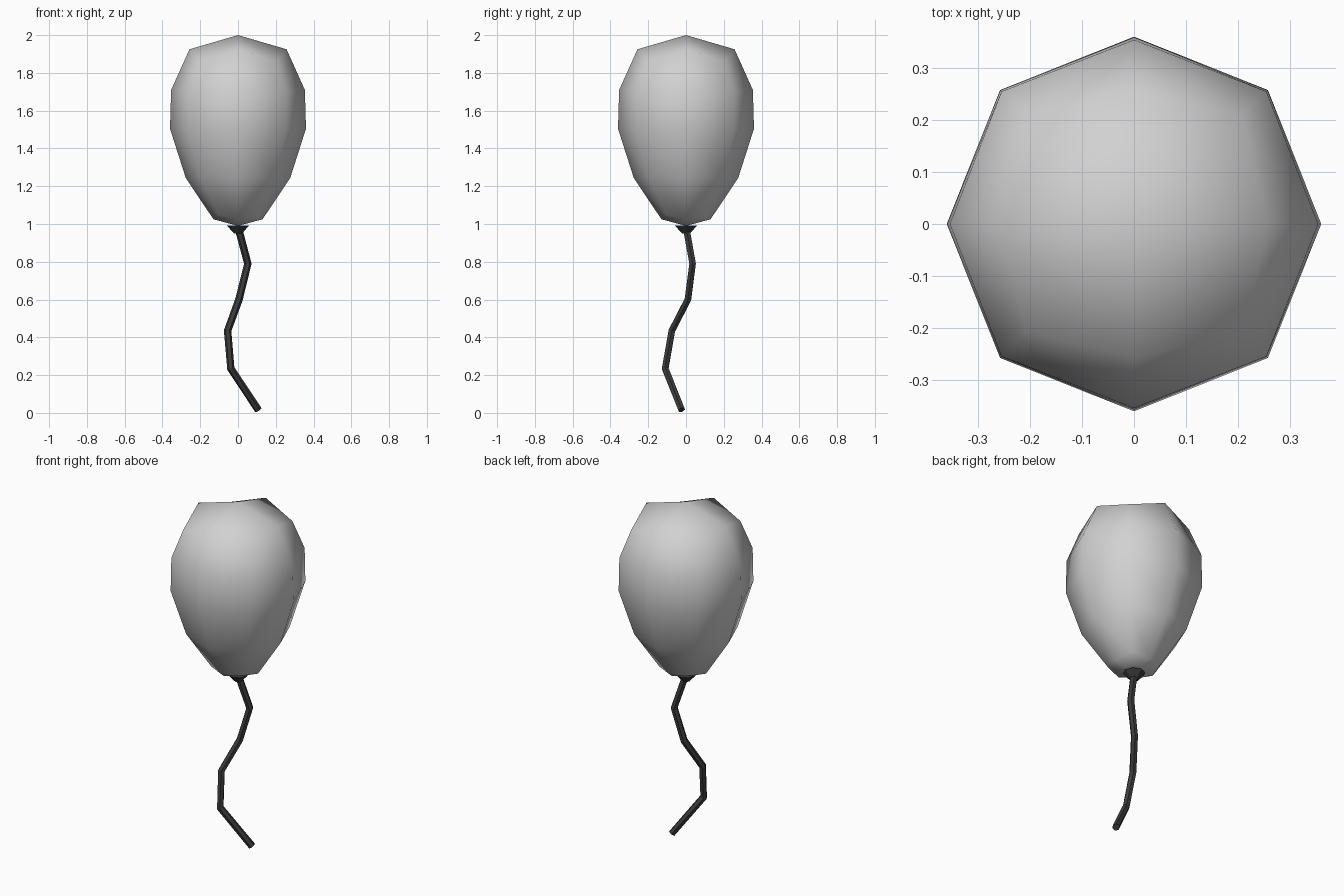
import bpy, bmesh, math
from mathutils import Vector

if "Cube" in bpy.data.objects:
    bpy.data.objects.remove(bpy.data.objects["Cube"])


def material(name, v):
    m = bpy.data.materials.new(name)
    m.diffuse_color = (v, v, v, 1)
    m.use_nodes = True
    m.node_tree.nodes["Principled BSDF"].inputs["Base Color"].default_value = m.diffuse_color
    return m


light_grey = material("light grey", 0.64)
dark_grey = material("dark grey", 0.045)


def finish(bm, name, mat, smooth):
    bmesh.ops.recalc_face_normals(bm, faces=bm.faces[:])
    me = bpy.data.meshes.new(name)
    for f in bm.faces:
        f.smooth = smooth
    bm.to_mesh(me)
    bm.free()
    me.materials.append(mat)
    ob = bpy.data.objects.new(name, me)
    bpy.context.collection.objects.link(ob)
    return ob


# Balloon: rounded-cube topology, eight-sided rings closed by four-quad caps
# each ring: radius and height at the axes, radius and height at the diagonals
rings = [
    (0.257, 1.925, 0.294, 1.862),
    (0.354, 1.71, 0.36, 1.70),
    (0.36, 1.505, 0.364, 1.505),
    (0.277, 1.245, 0.28, 1.245),
    (0.13, 1.025, 0.145, 1.045),
]
bm = bmesh.new()
loops = []
for ra, za, rd, zd in rings:
    loop = []
    for i in range(8):
        r, z = (rd, zd) if i % 2 else (ra, za)
        a = i * math.pi / 4
        loop.append(bm.verts.new((r * math.cos(a), r * math.sin(a), z)))
    loops.append(loop)
for a, b in zip(loops, loops[1:]):
    for i in range(8):
        j = (i + 1) % 8
        bm.faces.new((a[i], a[j], b[j], b[i]))
for loop, z in ((loops[0], 2.0), (loops[-1], 0.99)):
    tip = bm.verts.new((0, 0, z))
    for i in range(0, 8, 2):
        bm.faces.new((tip, loop[i], loop[i + 1], loop[(i + 2) % 8]))
finish(bm, "balloon", light_grey, True)

# Knot: small inverted cone under the balloon
bm = bmesh.new()
bmesh.ops.create_cone(bm, cap_ends=True, segments=8, radius1=0.022, radius2=0.06, depth=0.042)
bmesh.ops.translate(bm, verts=bm.verts[:], vec=(0, 0, 0.972))
finish(bm, "knot", dark_grey, False)

# String: six-sided tube along a wavy path
path = [Vector(p) for p in (
    (0, 0, 0.985), (0.052, 0.035, 0.79), (0.005, 0.01, 0.6),
    (-0.055, -0.075, 0.435), (-0.038, -0.11, 0.235), (0.107, -0.023, 0.016))]
bm = bmesh.new()
tube = []
for k, p in enumerate(path):
    t = (path[min(k + 1, 5)] - path[max(k - 1, 0)]).normalized()
    u = (Vector((1, 0, 0)) - t * t.x).normalized()
    v = t.cross(u)
    tube.append([bm.verts.new(p + 0.02 * (u * math.cos(i * math.pi / 3) + v * math.sin(i * math.pi / 3)))
                 for i in range(6)])
for a, b in zip(tube, tube[1:]):
    for i in range(6):
        j = (i + 1) % 6
        bm.faces.new((a[i], a[j], b[j], b[i]))
bm.faces.new(tube[0])
bm.faces.new(tube[-1])
finish(bm, "string", dark_grey, False)
